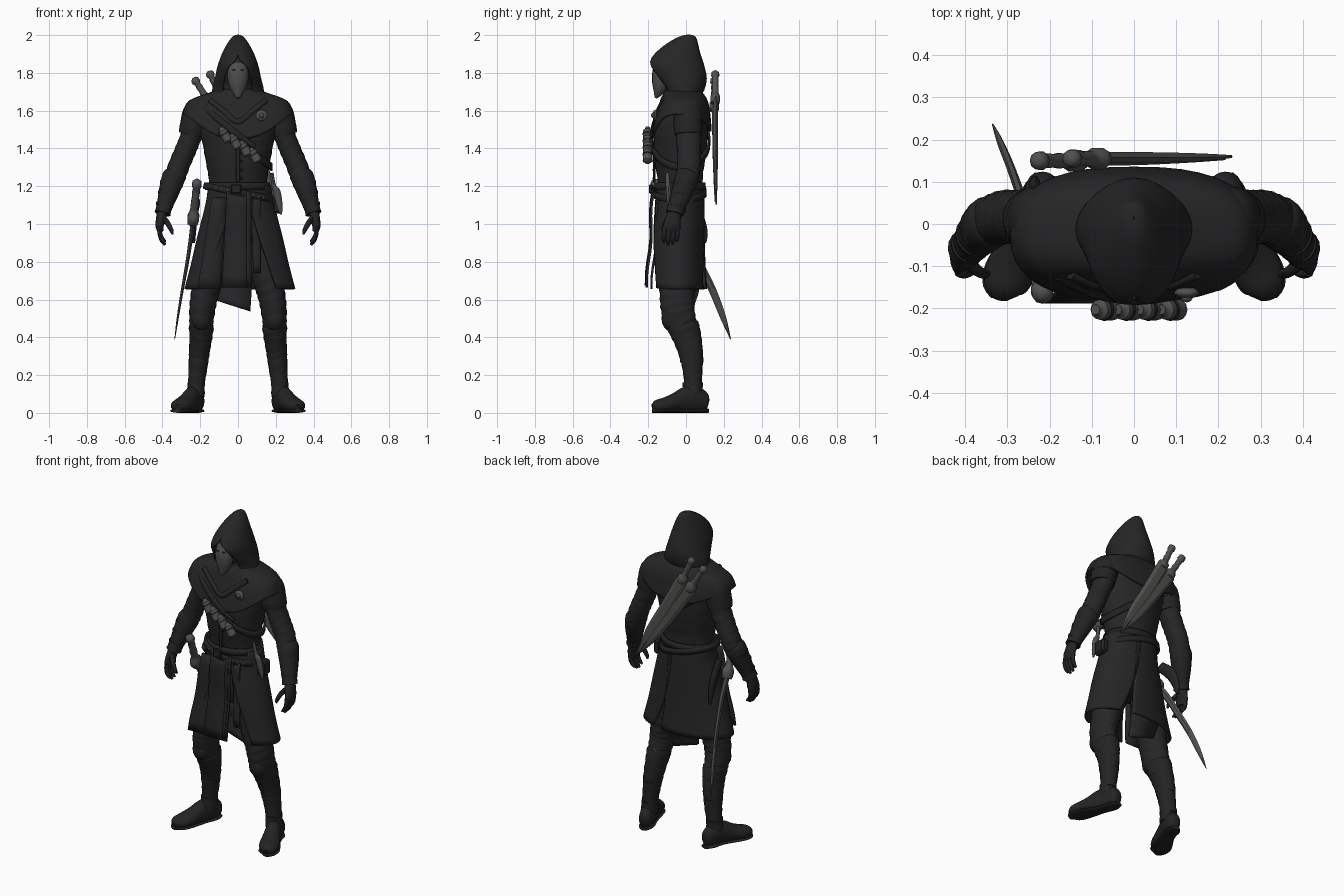
import bpy, bmesh, math
from mathutils import Vector

def mat(name, c):
    m = bpy.data.materials.new(name)
    m.diffuse_color = (*c, 1)
    return m

CLOTH = mat("black cloth", (0.019, 0.019, 0.020))
LEATHER = mat("black leather", (0.017, 0.017, 0.017))
STEEL = mat("dull steel", (0.082, 0.082, 0.077))
MASK = mat("mask grey", (0.075, 0.075, 0.075))

def finish(name, bm, m, mirror=False, thick=0, angle=45):
    bmesh.ops.remove_doubles(bm, verts=bm.verts, dist=1e-4)
    bmesh.ops.recalc_face_normals(bm, faces=bm.faces)
    me = bpy.data.meshes.new(name)
    bm.to_mesh(me)
    bm.free()
    me.materials.append(m)
    for p in me.polygons:
        p.use_smooth = True
    me.set_sharp_from_angle(angle=math.radians(angle))
    o = bpy.data.objects.new(name, me)
    bpy.context.collection.objects.link(o)
    if thick:
        s = o.modifiers.new("Thickness", 'SOLIDIFY')
        s.thickness, s.offset = thick, 0
    if mirror:
        o.modifiers.new("Mirror", 'MIRROR')
    return o

def catmull(pts, k):
    P = [pts[0]] + list(pts) + [pts[-1]]
    out = []
    for i in range(1, len(P) - 2):
        for j in range(k):
            t = j / k
            out.append([0.5 * (2*b + (c-a)*t + (2*a-5*b+4*c-d)*t*t + (3*b-a-3*c+d)*t**3)
                        for a, b, c, d in zip(P[i-1], P[i], P[i+1], P[i+2])])
    return out + [list(pts[-1])]

def tube(name, pts, m, n=16, k=4, ref=(0, 1, 0), folds=0, mirror=False, floor=False, angle=45):
    """Sweep an ellipse along points (x, y, z, radius_a, radius_b)."""
    path = catmull(pts, k)
    ctr = [Vector(p[:3]) for p in path]
    bm, prev = bmesh.new(), None
    for i, p in enumerate(path):
        t = (ctr[min(i+1, len(ctr)-1)] - ctr[max(i-1, 0)]).normalized()
        u = Vector(ref).cross(t).normalized()
        v = t.cross(u)
        ring = []
        for j in range(n):
            a = 2 * math.pi * j / n
            f = 1 + folds * math.sin(i * 2.1 + 1.3 * math.sin(a * 2 + i * 0.4))
            q = ctr[i] + u * (math.cos(a) * max(p[3], .001) * f) + v * (math.sin(a) * max(p[4], .001) * f)
            if floor:
                q.z = max(q.z, 0)
            ring.append(bm.verts.new(q))
        if prev:
            for j in range(n):
                bm.faces.new((prev[j], prev[(j+1) % n], ring[(j+1) % n], ring[j]))
        else:
            bm.faces.new(ring[::-1])
        prev = ring
    bm.faces.new(prev)
    return finish(name, bm, m, mirror, angle=angle)

def shell(name, rings, m, n=40, thick=0.012, slope=0, k=3, cx=0, power=1):
    """Garment shell; rings are (z, y_front, y_back, half_width, start_degrees, front_drop, back_drop[, end_degrees])."""
    bm, prev = bmesh.new(), None
    rings = [r if len(r) == 8 else (*r, 360 - r[4]) for r in rings]
    for z, yf, yb, rx, op, fd, bd, end in catmull(rings, k):
        ring, op, end = [], math.radians(max(op, 0)), math.radians(min(end, 360))
        for j in range(n + 1):
            a = op + (end - op) * j / n
            c, s = math.cos(a), math.sin(a)
            c2, s2 = math.copysign(abs(c) ** power, c), math.copysign(abs(s) ** power, s)
            x = cx + rx * s2
            zz = z - fd * max(c, 0) ** 3 - bd * max(-c, 0) ** 3 + slope * x
            ring.append(bm.verts.new((x, (yf + yb) / 2 - (yb - yf) / 2 * c2, zz)))
        if prev:
            for j in range(n):
                bm.faces.new((prev[j], prev[j+1], ring[j+1], ring[j]))
        prev = ring
    return finish(name, bm, m, thick=thick)

def ball(name, loc, size, m, mirror=False, seg=16):
    bm = bmesh.new()
    bmesh.ops.create_uvsphere(bm, u_segments=seg, v_segments=seg // 2, radius=1)
    for v in bm.verts:
        v.co = Vector([l + c * s for l, c, s in zip(loc, v.co, size)])
    return finish(name, bm, m, mirror)

def box(name, loc, size, m, bevel=0.006):
    bm = bmesh.new()
    bmesh.ops.create_cube(bm, size=1)
    for v in bm.verts:
        v.co = Vector([l + c * s for l, c, s in zip(loc, v.co, size)])
    bmesh.ops.bevel(bm, geom=bm.edges[:], offset=bevel, segments=1, affect='EDGES')
    return finish(name, bm, m, angle=30)

# Head, hood, mask and collar
ball("head", (0, -.045, 1.79), (.075, .09, .12), CLOTH)
shell("hood", [(1.58, -.13, .05, .11, 14, 0, 0), (1.65, -.115, .06, .132, 26, 0, 0),
               (1.71, -.115, .092, .132, 36, 0, 0), (1.77, -.160, .105, .118, 36, 0, 0),
               (1.83, -.195, .094, .105, 28, 0, 0), (1.87, -.182, .082, .092, 6, 0, 0),
               (1.90, -.16, .072, .080, 0, 0, 0), (1.94, -.115, .062, .060, 0, 0, 0),
               (1.975, -.06, .053, .037, 0, 0, 0), (1.992, -.02, .042, .02, 0, 0, 0),
               (1.998, .01, .016, .001, 0, 0, 0)], CLOTH, thick=.01)
tube("beaked_mask", [(0, -.12, 1.85, .045, .035), (0, -.13, 1.80, .056, .048), (0, -.135, 1.76, .054, .045),
                     (0, -.140, 1.72, .043, .037), (0, -.150, 1.69, .026, .022), (0, -.162, 1.667, .005, .006)], MASK)
ball("mask_eye", (.022, -.170, 1.815), (.012, .007, .004), LEATHER, True, 10)
tube("collar", [(0, -.03, 1.76, .07, .075), (0, -.035, 1.68, .09, .085), (0, -.04, 1.60, .115, .11),
                (0, -.05, 1.52, .10, .12)], CLOTH, folds=.02, n=28)

# Torso and shoulder mantle
tube("torso", [(0, -.02, 1.64, .12, .09), (0, -.015, 1.58, .20, .12), (0, -.025, 1.5, .20, .142),
               (0, -.03, 1.4, .183, .140), (0, -.033, 1.3, .165, .128), (0, -.03, 1.22, .155, .118),
               (0, -.03, 1.1, .172, .125), (0, -.03, .95, .175, .12), (0, -.03, .86, .12, .09)], CLOTH, n=32, folds=.008)
shell("shoulder_mantle", [(1.71, -.10, .06, .10, 0, 0, 0), (1.69, -.125, .085, .15, 0, .02, 0),
                          (1.668, -.14, .106, .215, 0, .05, .01), (1.645, -.156, .118, .260, 0, .08, .03),
                          (1.61, -.170, .126, .280, 0, .10, .06), (1.580, -.180, .130, .288, 0, .13, .09)],
      CLOTH, power=.8)
tube("chest_lapel", [(-.18, -.125, 1.62, .016, .01), (-.10, -.165, 1.55, .018, .01), (0, -.182, 1.47, .018, .01),
                     (.09, -.174, 1.41, .012, .008)], LEATHER, n=8)
tube("neck_fold", [(.15, -.120, 1.655, .014, .012), (.08, -.145, 1.60, .016, .014), (0, -.165, 1.54, .016, .012),
                   (-.08, -.145, 1.60, .016, .014), (-.15, -.120, 1.655, .014, .012)], CLOTH, n=10)
box("coat_front_seam", (0, -.168, 1.33), (.022, .012, .22), LEATHER, .004)
for i in range(5):
    ball("coat_button", (.018, -.172, 1.24 + i * .045), (.007, .006, .007), LEATHER, seg=8)
ball("badge", (.125, -.163, 1.575), (.032, .014, .03), STEEL, seg=10)
ball("badge_boss", (.125, -.176, 1.575), (.014, .01, .014), MASK, seg=8)

# Arms: layered pads, sleeves, bracers
tube("sleeve", [(.19, .01, 1.61, .06, .06), (.225, .012, 1.56, .063, .070), (.243, .014, 1.48, .057, .068),
                (.278, .016, 1.39, .056, .064), (.312, .016, 1.31, .056, .063), (.34, .002, 1.23, .055, .06),
                (.37, -.025, 1.15, .046, .05)], CLOTH, k=6, folds=.03, mirror=True, n=20)
for i in range(3):
    x, z = .220 + i * .008, 1.58 - i * .034
    tube("shoulder_plate", [(x - .02, .008, z + .04, .045, .055), (x - .002, .010, z + .015, .070, .076),
                            (x + .010, .012, z - .038, .074 - i * .003, .078 - i * .003)], LEATHER, mirror=True, n=20)
tube("bracer", [(.332, .012, 1.265, .05, .054), (.342, .004, 1.245, .061, .064), (.366, -.02, 1.17, .054, .057),
                (.39, -.05, 1.09, .042, .047), (.40, -.06, 1.055, .043, .048)], LEATHER, mirror=True, n=16)
for z, x, y, r in ((1.21, .354, -.006, .060), (1.16, .37, -.025, .054), (1.10, .387, -.047, .047)):
    tube("bracer_strap", [(x, y, z + .008, r, r), (x + .003, y - .004, z - .008, r - .002, r - .002)],
         LEATHER, k=1, mirror=True)

# Gloved hands
tube("palm", [(.398, -.058, 1.07, .03, .034), (.408, -.068, 1.03, .026, .042), (.415, -.075, .99, .022, .046),
              (.41, -.078, .96, .016, .042)], LEATHER, mirror=True, n=14)
for i, (dy, ln) in enumerate(((-.036, .06), (-.013, .074), (.011, .07), (.034, .055))):
    y = -.076 + dy
    tube("finger", [(.413, y, .985, .013, .013), (.413, y - .003, .965 - ln * .3, .012, .0125),
                    (.40, y - .006, .963 - ln * .75, .011, .011), (.385, y - .006, .963 - ln, .006, .006)],
         LEATHER, n=8, k=3, mirror=True)
tube("thumb", [(.395, -.09, 1.035, .014, .016), (.37, -.112, 1.0, .014, .014), (.352, -.118, .965, .011, .011),
               (.347, -.118, .945, .005, .005)], LEATHER, n=8, mirror=True)

# Legs and boots
tube("trouser_leg", [(.09, -.03, .98, .09, .10), (.125, -.035, .85, .092, .10), (.155, -.045, .72, .082, .098),
                     (.178, -.047, .62, .073, .092), (.19, -.043, .54, .068, .088), (.195, -.02, .46, .062, .08),
                     (.198, .0, .40, .055, .07)], CLOTH, k=6, folds=.03, mirror=True, n=24)
tube("boot_shaft", [(.193, -.018, .475, .055, .072), (.194, -.012, .455, .066, .082), (.197, .006, .40, .060, .076),
                    (.205, .025, .32, .055, .065), (.212, .034, .24, .050, .054), (.22, .037, .16, .045, .048),
                    (.226, .035, .09, .05, .055)], LEATHER, k=5, folds=.02, mirror=True, n=20)
ball("knee_guard", (.194, -.085, .50), (.052, .045, .065), LEATHER, True)
for z, x, y, r in ((.40, .197, .006, .069), (.28, .209, .03, .058), (.15, .222, .036, .051)):
    tube("boot_strap", [(x, y, z + .012, r * .88, r * 1.08), (x, y, z - .012, r * .88, r * 1.06)],
         LEATHER, k=1, mirror=True)
tube("boot_foot", [(.211, .115, .045, .02, .03), (.214, .10, .05, .036, .05), (.225, .055, .068, .044, .07),
                   (.245, .0, .068, .046, .07), (.268, -.055, .054, .052, .052), (.293, -.11, .042, .058, .04),
                   (.311, -.15, .036, .048, .034), (.318, -.176, .028, .02, .018)],
     LEATHER, ref=(0, 0, 1), mirror=True, floor=True, n=20)
tube("boot_sole", [(.211, .118, .011, .025, .011), (.22, .075, .011, .045, .011), (.245, .0, .011, .042, .011),
                   (.291, -.105, .011, .060, .011), (.313, -.15, .011, .05, .011), (.319, -.178, .011, .02, .011)],
     LEATHER, ref=(0, 0, 1), mirror=True, floor=True, n=12)

# Coat skirt in two halves with a back vent, and hanging panels
top = [(1.20, -.152, .090, .158), (1.08, -.166, .092, .182), (.92, -.182, .093, .223),
       (.78, -.188, .098, .255), (.655, -.19, .106, .288)]
opening, vent = (12, 18, 27, 36, 42), (174, 172, 166, 157, 147)
shell("coat_skirt_right", [(*t, o, -.012, 0, v) for t, o, v in zip(top, opening, vent)], CLOTH, cx=.01, n=28)
shell("coat_skirt_left", [(*t, v, -.012, 0, 360 - o) for t, o, v in zip(top, opening, (164, 164, 164, 163, 162))],
      CLOTH, cx=.01, n=28)
def panel(name, x0, x1, x2, x3, z0, z1, y0, y1, m, t=.012, tilt=0):
    bm = bmesh.new()
    cols = [[bm.verts.new((a + (b - a) * s, y0 + (y1 - y0) * s - .006 * math.sin(s * 9), z0 + (z1 - z0 + d) * s))
             for s in [i / 8 for i in range(9)]]
            for a, b, d in ((x0, x2, -tilt), ((x0+x1)/2, (x2+x3)/2, 0), (x1, x3, tilt))]
    for a, b in zip(cols, cols[1:]):
        for i in range(8):
            bm.faces.new((a[i], b[i], b[i+1], a[i+1]))
    finish(name, bm, m, thick=t)
panel("centre_front_panel", -.06, .075, -.085, .07, 1.17, .665, -.172, -.205, CLOTH)
panel("centre_panel_trim", .045, .062, .045, .062, 1.17, .675, -.180, -.212, LEATHER, .008)
panel("left_front_panel", -.14, -.06, -.215, -.095, 1.14, .655, -.15, -.18, CLOTH)
panel("right_front_panel", .07, .12, .08, .12, 1.14, .74, -.15, -.15, CLOTH)
panel("low_tail", -.14, .08, -.11, .065, .76, .565, .075, .040, CLOTH, tilt=-.028)

# Belts, buckle, studs and bandolier
shell("waist_belt", [(1.22, -.160, .097, .162, 0, 0, 0), (1.18, -.164, .100, .168, 0, 0, 0)], LEATHER, k=1, thick=.012)
shell("slung_belt", [(1.185, -.174, .102, .174, 0, 0, 0), (1.15, -.178, .104, .180, 0, 0, 0)], LEATHER, k=1,
      thick=.012, slope=-.2)
box("belt_buckle", (-.01, -.186, 1.185), (.055, .022, .05), LEATHER)
for i in range(9):
    a = math.radians(-40 + i * 11)
    x = .178 * math.sin(a)
    ball("belt_stud", (x, -.037 - .145 * math.cos(a), 1.167 - .2 * x), (.008, .007, .008), MASK, seg=8)
shell("bandolier", [(1.45, -.184, .124, .190, 0, 0, 0), (1.41, -.184, .124, .190, 0, 0, 0)], LEATHER, k=1,
      thick=.010, slope=-.72, cx=-.012)
for i in range(4):
    x, z = -.068 + i * .052, 1.470 - i * .036
    d = Vector((-.5, 0, .86)) * .038
    c = Vector((x, -.203, z))
    tube("vial", [(*(c + d * 1.25), .012, .012), (*(c + d * .95), .014, .014), (*(c + d * .75), .024, .024),
                  (*(c - d * .85), .026, .026), (*(c - d * 1.1), .016, .016)], STEEL, k=1, n=12)
    tube("vial_loop", [(*(c + d * .35), .026, .026), (*(c + d * .1), .0275, .0275)], LEATHER, k=1, n=12)

# Side pouches and small dagger
box("hip_pouch", (.205, -.04, 1.10), (.05, .08, .09), LEATHER, .012)
tube("small_dagger", [(.178, -.10, 1.27, .01, .01), (.19, -.095, 1.20, .012, .012), (.205, -.092, 1.17, .02, .014),
                      (.22, -.088, 1.10, .016, .011), (.228, -.085, 1.05, .005, .005)], STEEL, n=8)
tube("side_scabbard", [(-.215, -.02, 1.12, .03, .016), (-.23, .05, 1.05, .035, .018), (-.235, .09, .96, .025, .014),
                       (-.235, .10, .90, .008, .008)], LEATHER, ref=(1, 0, 0), n=10)

# Swords: grip, pommel, guard and blade
def sword(name, start, grip_end, blade, ref, r):
    a, b = Vector(start), Vector(grip_end)
    at = lambda s: tuple(a.lerp(b, s))
    prof = ((0, .5), (.05, 1.1), (.14, 1.2), (.2, .8), (.28, .95), (.4, .85), (.52, 1), (.64, .9), (.74, 1.1),
            (.8, 1.7), (.9, 1.8), (1, 1.2))
    tube(name + "_hilt", [(*at(s), r * f, r * min(f, 1.4)) for s, f in prof], STEEL, k=1, n=10, ref=ref)
    tube(name + "_blade", blade, STEEL, k=6, n=6, ref=ref, angle=25)

sword("hip_sword", (-.215, -.172, 1.235), (-.24, -.06, 1.0),
      [(-.238, -.07, 1.02, .022, .014), (-.25, 0, .92, .022, .012), (-.27, .07, .79, .021, .010),
       (-.295, .14, .65, .020, .008), (-.318, .195, .51, .016, .006), (-.335, .236, .39, .002, .002)], (1, 0, 0), .023)
sword("back_sword_outer", (-.235, .15, 1.775), (-.125, .15, 1.60),
      [(-.14, .15, 1.62, .038, .014), (0, .152, 1.42, .038, .014), (.12, .155, 1.25, .03, .011), (.215, .155, 1.12, .004, .004)],
      (0, 1, 0), .019)
sword("back_sword_inner", (-.155, .155, 1.81), (-.075, .155, 1.64),
      [(-.085, .158, 1.66, .038, .014), (.03, .158, 1.45, .038, .014), (.14, .158, 1.27, .03, .011), (.23, .16, 1.105, .004, .004)],
      (0, 1, 0), .019)
